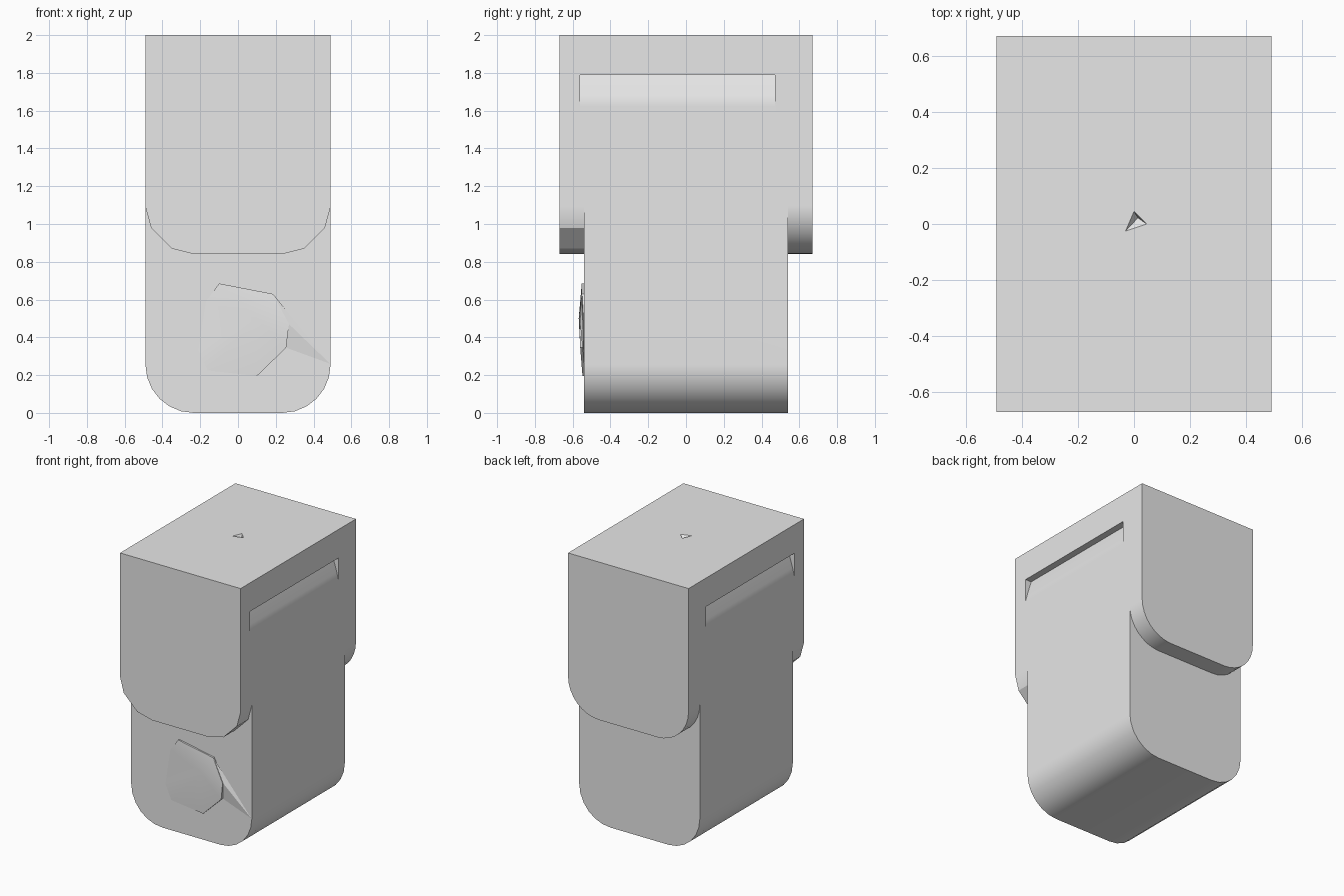
import bpy
import bmesh
from math import sin, cos, pi, radians

cube = bpy.data.objects.get("Cube")
if cube:
    bpy.data.objects.remove(cube)

grey = bpy.data.materials.new("plain grey")
grey.use_nodes = True
grey.diffuse_color = (0.8, 0.8, 0.8, 1)
grey.node_tree.nodes["Principled BSDF"].inputs["Base Color"].default_value = (0.8, 0.8, 0.8, 1)

W, D, H = 0.49, 0.67, 2.0      # half width, half depth, height
FACE = 0.54                    # half depth of the narrow lower part


def finish(name, bm):
    bmesh.ops.recalc_face_normals(bm, faces=bm.faces)
    mesh = bpy.data.meshes.new(name)
    bm.to_mesh(mesh)
    bm.free()
    mesh.materials.append(grey)
    obj = bpy.data.objects.new(name, mesh)
    bpy.context.collection.objects.link(obj)
    return obj


def prism(name, profile, y0, y1):
    """Extrude an x-z outline from y0 to y1."""
    bm = bmesh.new()
    face = bm.faces.new([bm.verts.new((x, y0, z)) for x, z in profile])
    grown = bmesh.ops.extrude_face_region(bm, geom=[face])["geom"]
    for v in grown:
        if isinstance(v, bmesh.types.BMVert):
            v.co.y = y1
    return finish(name, bm)


def corner(z, steps):
    """Rounded right-hand corner, from the side down to the bottom at z."""
    r = 0.255
    arc = [i * pi / 2 / steps for i in range(steps + 1)]
    return [(W - r + r * cos(a), z + r - r * sin(a)) for a in arc]


def mirrored(half):
    return half + [(-x, z) for x, z in reversed(half)]


# Main block with rounded lower edges
body = prism("body", mirrored([(W, H)] + corner(0, 6)), -D, D)

# Steps under the front and back overhangs
front_curve = [(W, 1.09), (0.46, 0.98), (0.35, 0.87), (0.23, 0.84)]
cutters = []
for name, curve, y0, y1 in (("front_step", front_curve, -0.8, -FACE),
                            ("back_step", corner(0.84, 8), FACE, 0.8)):
    outline = [(0.6, -0.1), (0.6, curve[0][1])] + curve
    cutters.append(prism(name, mirrored(outline), y0, y1))

# Scooped grip slots on both sides
for side, name in ((1, "left_slot"), (-1, "right_slot")):
    scoop = [(0.55, 1.79), (0.44, 1.79), (0.456, 1.74), (0.474, 1.68), (W, 1.62), (0.55, 1.62)]
    cutters.append(prism(name, [(side * x, z) for x, z in scoop], -0.56, 0.47))

# Small three-sided dimple in the top
bm = bmesh.new()
rim = [(-0.03, -0.025), (0.0, 0.045), (0.045, 0.0)]
loop = [bm.verts.new((x, y, H)) for x, y in rim]
lid = [bm.verts.new((x, y, H + 0.05)) for x, y in rim]
tip = bm.verts.new((0.014, 0.022, H - 0.03))
bm.faces.new(lid)
for i in range(3):
    j = (i + 1) % 3
    bm.faces.new((loop[i], loop[j], tip))
    bm.faces.new((loop[i], loop[j], lid[j], lid[i]))
cutters.append(finish("top_dimple", bm))

bpy.context.view_layer.objects.active = body
for cutter in cutters:
    cutter.hide_render = True
    cut = body.modifiers.new(cutter.name, "BOOLEAN")
    cut.operation = "DIFFERENCE"
    cut.solver = "EXACT"
    cut.object = cutter
    bpy.ops.object.modifier_apply(modifier=cut.name)
    bpy.data.objects.remove(cutter)

# Low faceted button on the front
bm = bmesh.new()
outline = [(-0.17, 0.59), (-0.1, 0.685), (0.185, 0.63), (0.27, 0.47),
           (0.255, 0.345), (0.1, 0.195), (-0.16, 0.225), (-0.21, 0.33)]
lift = [0.002, 0.012, 0.012, 0.025, 0.02, 0.008, 0.006, 0.002]
base = [bm.verts.new((x, -FACE + 0.005, z)) for x, z in outline]
top = [bm.verts.new((x, -FACE - h, z)) for (x, z), h in zip(outline, lift)]
peak = bm.verts.new((0.1, -0.568, 0.5))
for i in range(len(top)):
    j = (i + 1) % len(top)
    bm.faces.new((base[i], base[j], top[j], top[i]))
    bm.faces.new((top[i], top[j], peak))
bm.faces.new(base)
button = finish("front_button", bm)

# Thin tapering web from the button to the side edge
bm = bmesh.new()
flap = [bm.verts.new(p) for p in ((0.185, -0.55, 0.63), (0.27, -0.56, 0.47),
                                  (0.255, -0.541, 0.345), (0.488, -0.541, 0.26))]
root = bm.verts.new((0.25, -FACE + 0.005, 0.45))
for a, b, c in ((0, 1, 3), (1, 2, 3)):
    bm.faces.new((flap[a], flap[b], flap[c]))
for a, b in ((0, 1), (1, 2), (2, 3), (3, 0)):
    bm.faces.new((flap[a], flap[b], root))
web = finish("button_web", bm)

# Smooth the rounded parts while keeping crisp edges
for obj in (body, button, web):
    bpy.ops.object.select_all(action="DESELECT")
    obj.select_set(True)
    bpy.context.view_layer.objects.active = obj
    bpy.ops.object.shade_smooth_by_angle(angle=radians(25))
    obj.modifiers.new("even_shading", "WEIGHTED_NORMAL").keep_sharp = True
